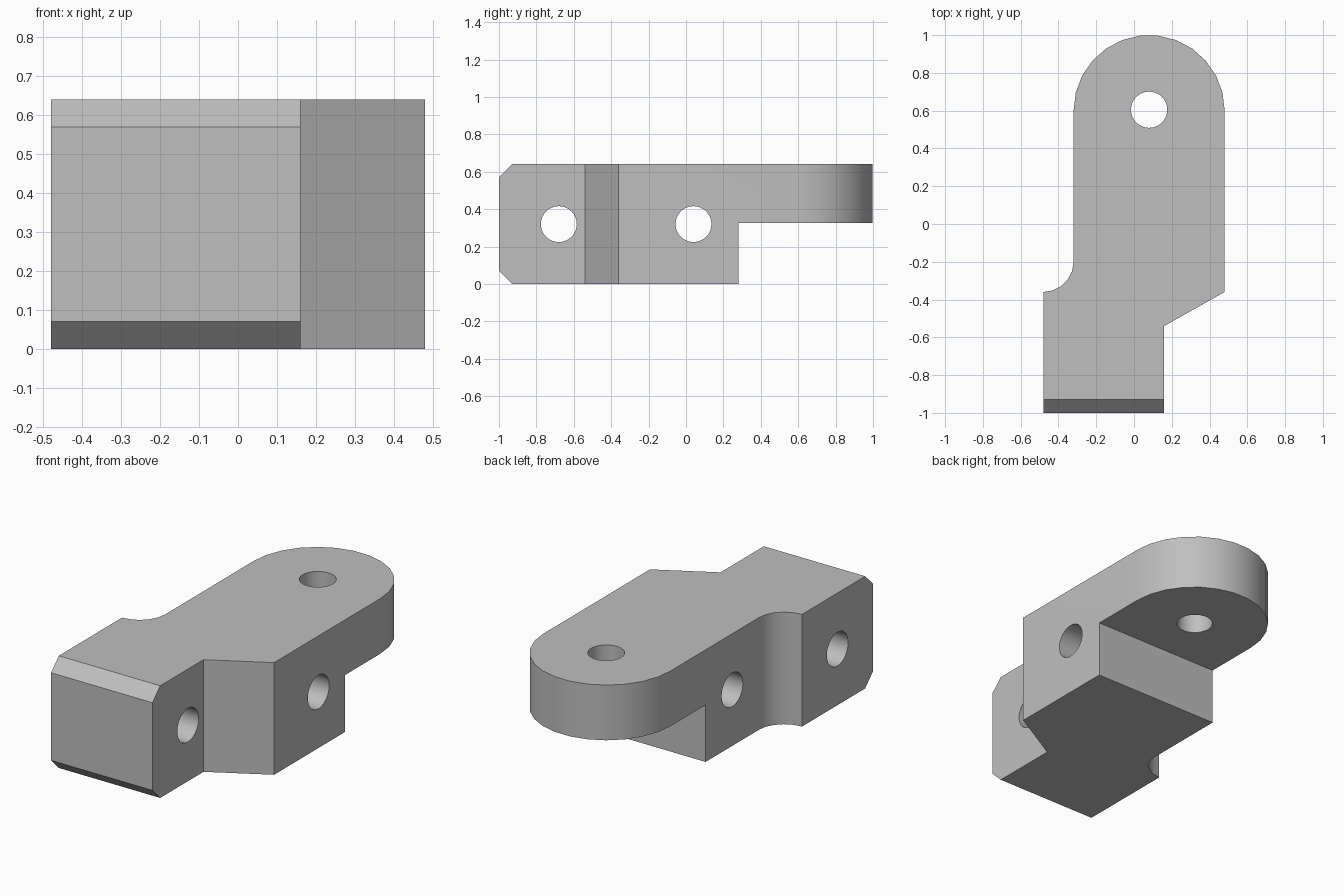
import bpy, bmesh
from math import cos, sin, radians
from mathutils import Matrix, Vector

default = bpy.data.objects.get("Cube")
if default:
    bpy.data.objects.remove(default)

WIDTH, HEIGHT = 0.48, 0.64      # half width, full height
HOLE_R = 0.096


def arc(cx, cy, r, start, end, steps):
    angles = [radians(start + (end - start) * i / steps) for i in range(steps + 1)]
    return [(cx + r * cos(a), cy + r * sin(a)) for a in angles]


def prism(name, points, sweep):
    """Solid made by sweeping a closed loop of 3D points."""
    bm = bmesh.new()
    face = bm.faces.new([bm.verts.new(p) for p in points])
    ext = bmesh.ops.extrude_face_region(bm, geom=[face])
    moved = [v for v in ext["geom"] if isinstance(v, bmesh.types.BMVert)]
    bmesh.ops.translate(bm, verts=moved, vec=Vector(sweep))
    bmesh.ops.recalc_face_normals(bm, faces=bm.faces)
    mesh = bpy.data.meshes.new(name)
    bm.to_mesh(mesh)
    bm.free()
    obj = bpy.data.objects.new(name, mesh)
    bpy.context.collection.objects.link(obj)
    return obj


def drill(name, location, axis):
    """Round hole cutter along the given axis."""
    bm = bmesh.new()
    turn = Matrix.Rotation(radians(90), 4, "Y") if axis == "X" else Matrix()
    bmesh.ops.create_cone(bm, cap_ends=True, segments=32, radius1=HOLE_R,
                          radius2=HOLE_R, depth=2,
                          matrix=Matrix.Translation(location) @ turn)
    mesh = bpy.data.meshes.new(name)
    bm.to_mesh(mesh)
    bm.free()
    obj = bpy.data.objects.new(name, mesh)
    bpy.context.collection.objects.link(obj)
    return obj


def combine(target, cutter, operation):
    cutter.hide_render = True
    mod = target.modifiers.new(operation.title(), "BOOLEAN")
    mod.operation, mod.solver, mod.object = operation, "EXACT", cutter
    bpy.context.view_layer.objects.active = target
    bpy.ops.object.modifier_apply(modifier=mod.name)
    bpy.data.objects.remove(cutter)


# Plan outline: offset foot, slanted shoulder, rounded end, concave fillet
plan = [(-WIDTH, -1.1), (0.16, -1.1), (0.16, -0.54), (WIDTH, -0.36)]
plan += arc(0.08, 0.6, 0.4, 0, 180, 13)
plan += arc(-WIDTH, -0.2, 0.16, 0, -90, 5)
bracket = prism("bracket", [(x, y, -0.1) for x, y in plan], (0, 0, 1))

# Side outline: chamfered front edges and thin overhanging tongue
side = [(-1, 0.07), (-0.93, 0), (0.28, 0), (0.28, 0.325), (1.2, 0.325),
        (1.2, HEIGHT), (-0.93, HEIGHT), (-1, HEIGHT - 0.07)]
combine(bracket, prism("side_profile", [(-1, y, z) for y, z in side], (2, 0, 0)),
        "INTERSECT")

# Two cross holes and one vertical hole in the tongue
for y in (-0.68, 0.04):
    combine(bracket, drill("cross_hole", (0, y, HEIGHT / 2), "X"), "DIFFERENCE")
combine(bracket, drill("tongue_hole", (0.08, 0.605, HEIGHT / 2), "Z"), "DIFFERENCE")

# Plain grey finish
grey = bpy.data.materials.new("plain grey")
grey.use_nodes = True
colour = (0.52, 0.52, 0.52, 1)
grey.diffuse_color = colour
grey.node_tree.nodes["Principled BSDF"].inputs["Base Color"].default_value = colour
bracket.data.materials.clear()
bracket.data.materials.append(grey)

# Smooth curved walls, keep real edges crisp
bpy.ops.object.select_all(action="DESELECT")
bracket.select_set(True)
bpy.context.view_layer.objects.active = bracket
bpy.ops.object.shade_smooth_by_angle(angle=radians(25))
